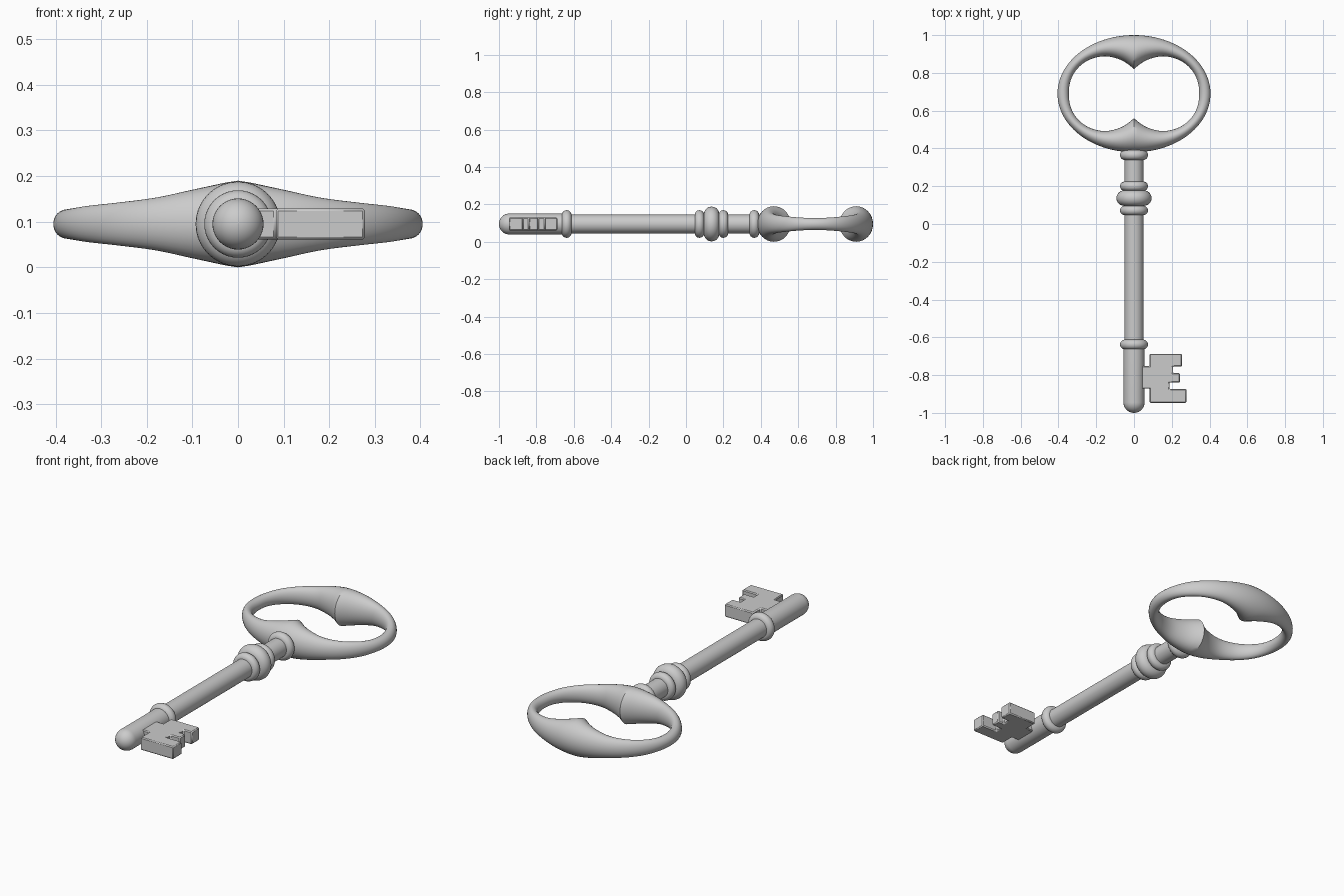
import bpy, math

if "Cube" in bpy.data.objects:
    bpy.data.objects.remove(bpy.data.objects["Cube"])

Z = 0.095  # height of the key's centre plane


def make(name, verts, faces, angle=35):
    mesh = bpy.data.meshes.new(name)
    mesh.from_pydata(verts, [], faces)
    ob = bpy.data.objects.new(name, mesh)
    bpy.context.collection.objects.link(ob)
    bpy.ops.object.select_all(action='DESELECT')
    ob.select_set(True)
    bpy.context.view_layer.objects.active = ob
    bpy.ops.object.mode_set(mode='EDIT')
    bpy.ops.mesh.select_all(action='SELECT')
    bpy.ops.mesh.normals_make_consistent(inside=False)
    bpy.ops.object.mode_set(mode='OBJECT')
    bpy.ops.object.shade_smooth_by_angle(angle=math.radians(angle))
    return ob


def lathe(name, profile, n=40):
    """Turn (radius, y) points about the key's long axis and cap the ends."""
    verts = [(r * math.cos(2 * math.pi * k / n), y, Z + r * math.sin(2 * math.pi * k / n))
             for r, y in profile for k in range(n)]
    faces = [(i * n + k, i * n + (k + 1) % n, (i + 1) * n + (k + 1) % n, (i + 1) * n + k)
             for i in range(len(profile) - 1) for k in range(n)]
    faces += [tuple(range(n)), tuple(range(len(verts) - n, len(verts)))]
    return make(name, verts, faces)


def collar(name, y, radius, half, inner=0.045):
    """Ring with a rounded rim."""
    prof = [(inner, y - half)]
    for i in range(13):
        a = -math.pi / 2 + math.pi * i / 12
        prof.append((radius - half + half * math.cos(a), y + half * math.sin(a)))
    prof.append((inner, y + half))
    return lathe(name, prof)


# Bow: sections between an outer ellipse and a two-lobed hole
# (inner x, inner y, half height) every 15 degrees from the side to the middle
keys = [(0.345, 0, .032), (.336, .068, .034), (.302, .13, .040), (.24, .178, .047),
        (.155, .198, .058), (.068, .178, .078), (0, .13, .095)]


def sample(t):
    i = min(int(t), 5)
    f = t - i
    p1, p2 = keys[i], keys[i + 1]
    p0 = keys[i - 1] if i else (keys[1][0], -keys[1][1], keys[1][2])
    p3 = keys[i + 2] if i < 5 else (-.055, .07, .098)
    return [0.5 * (2 * b + (c - a) * f + (2 * a - 5 * b + 4 * c - d) * f * f
                   + (3 * b - a - 3 * c + d) * f ** 3)
            for a, b, c, d in zip(p0, p1, p2, p3)]


STEPS, SEG = 96, 32
verts, faces = [], []
for s in range(STEPS):
    th = 2 * math.pi * s / STEPS
    co, si = math.cos(th), math.sin(th)
    quarter = math.atan2(abs(si), abs(co))
    ix, iy, h = sample(quarter / (math.pi / 12))
    sx, sy = math.copysign(1, co), math.copysign(1, si)
    if quarter > math.pi / 2 - 1e-6:
        ix = 0
    ix, iy, ox, oy = ix * sx, iy * sy, .405 * co, .31 * si
    for k in range(SEG):
        a = 2 * math.pi * k / SEG
        w = 0.5 + 0.5 * math.cos(a)
        verts.append((ix + (ox - ix) * w, .69 + iy + (oy - iy) * w, Z + h * math.sin(a)))
        j, k2 = (s + 1) % STEPS, (k + 1) % SEG
        faces.append((s * SEG + k, s * SEG + k2, j * SEG + k2, j * SEG + k))
make("bow", verts, faces, 40)

# Shaft and thicker rounded tip
lathe("shaft", [(.05, -.64), (.05, .42)])
dome = [(.056 * math.sin(a), -.944 - .056 * math.cos(a))
        for a in [math.pi / 2 * (i + .05) / 10.05 for i in range(11)]]
lathe("shaft_tip", dome + [(.056, -.63)])

# Decorative collars
for name, y, r, half in [("bow_collar", .365, .074, .026), ("upper_collar", .2, .074, .025),
                         ("middle_collar", .137, .093, .041), ("lower_collar", .072, .074, .025),
                         ("tip_collar", -.638, .074, .026)]:
    collar(name, y, r, half)

# Bit: toothed plate cut from an outline
outline = [(.03, -.752), (.083, -.752), (.083, -.687), (.254, -.687), (.254, -.755),
           (.206, -.755), (.206, -.79), (.243, -.79), (.243, -.84), (.187, -.84),
           (.187, -.873), (.278, -.873), (.278, -.947), (.083, -.947), (.083, -.872), (.03, -.872)]
n = len(outline)
verts = [(x, y, Z + dz) for dz in (-.034, .034) for x, y in outline]
faces = [tuple(range(n)), tuple(range(n, 2 * n))]
faces += [(i, (i + 1) % n, n + (i + 1) % n, n + i) for i in range(n)]
bit = make("bit", verts, faces, 30)
bevel = bit.modifiers.new("edge", 'BEVEL')
bevel.width = 0.005
bevel.segments = 1
